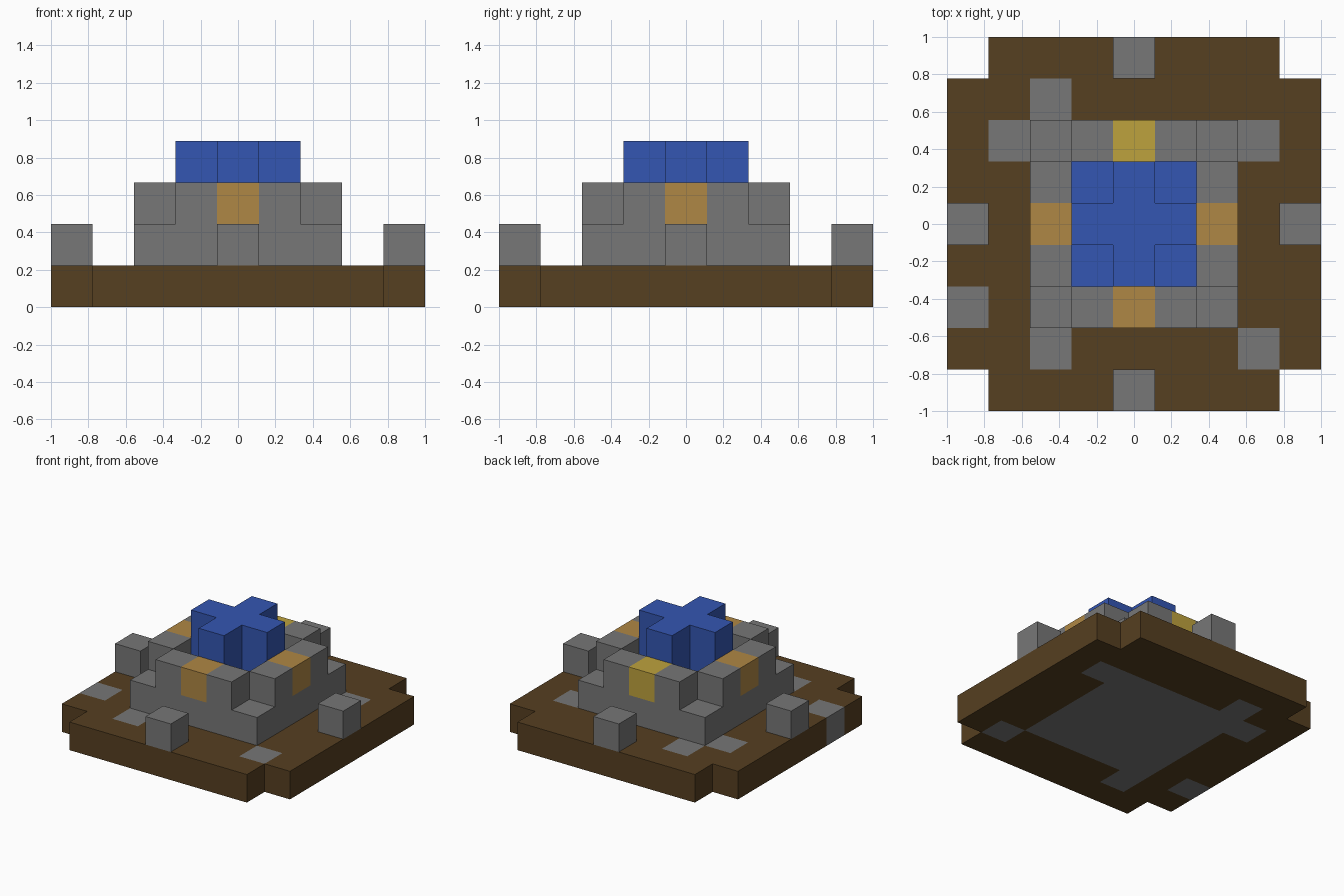
import bpy
import bmesh
from mathutils import Vector

UNIT = 2 / 9  # size of one block

old = bpy.data.objects.get("Cube")
if old:
    bpy.data.objects.remove(old, do_unlink=True)


def material(name, rgb):
    mat = bpy.data.materials.new(name)
    mat.use_nodes = True
    mat.diffuse_color = (*rgb, 1)
    mat.node_tree.nodes["Principled BSDF"].inputs["Base Color"].default_value = (*rgb, 1)
    return mat


earth = material("earth_brown", (0.093, 0.050, 0.015))
stone = material("stone_grey", (0.184, 0.184, 0.184))
water = material("water_blue", (0.034, 0.093, 0.445))
copper = material("copper_orange", (0.429, 0.242, 0.058))
gold = material("gold_yellow", (0.515, 0.362, 0.048))


def square(radius, layer):
    span = range(-radius, radius + 1)
    return {(x, y, layer) for x in span for y in span}


def corners(radius, layer):
    return {(x, y, layer) for x in (-radius, radius) for y in (-radius, radius)}


def cross(radius, layer):
    return {c for c in square(radius, layer) if c[0] == 0 or c[1] == 0}


def on_sides(radius, layer):
    return {(radius, 0, layer), (-radius, 0, layer), (0, radius, layer), (0, -radius, layer)}


# Ground: square slab with notched corners and stones set flush into it
paving = {(x, y, 0) for x, y in
          ((-2, 3), (-3, 2), (3, 2), (-4, -2), (-2, -3), (3, -3))}
foundation = square(2, 0)
ground = square(4, 0) - corners(4, 0) - paving - foundation

# Basin: stepped wall with coloured spouts around the water
spouts = on_sides(2, 2)
back_spout = {(0, 2, 2)}
basin = square(2, 1) - square(1, 1)
rim = square(2, 2) - square(1, 2) - corners(2, 2) - spouts

parts = (
    ("ground_slab", ground, earth),
    ("paving_stones", paving, stone),
    ("foundation", foundation, stone),
    ("basin_wall", basin, stone),
    ("basin_rim", rim, stone),
    ("side_spouts", spouts - back_spout, copper),
    ("back_spout", back_spout, gold),
    ("standing_stones", on_sides(4, 1), stone),
    ("pool_water", square(1, 1), water),
    ("water_jet", cross(1, 2) | cross(1, 3), water),
)
solid = set().union(*(cells for _, cells, _ in parts))


def build(name, cells, mat):
    """Join blocks into one mesh, keeping only the exposed sides."""
    bm = bmesh.new()
    for cell in sorted(cells):
        middle = Vector(cell) + Vector((0, 0, 0.5))
        for axis in range(3):
            for sign in (-1, 1):
                n = Vector((0, 0, 0))
                n[axis] = sign
                if tuple(int(c + d) for c, d in zip(cell, n)) in solid:
                    continue
                u = Vector((0, 0, 0))
                u[(axis + 1) % 3] = 0.5
                v = n.cross(u)
                centre = middle + n / 2
                bm.faces.new([bm.verts.new((centre + a * u + b * v) * UNIT)
                              for a, b in ((-1, -1), (1, -1), (1, 1), (-1, 1))])
    bmesh.ops.remove_doubles(bm, verts=bm.verts[:], dist=0.001)
    mesh = bpy.data.meshes.new(name)
    bm.to_mesh(mesh)
    bm.free()
    mesh.materials.append(mat)
    obj = bpy.data.objects.new(name, mesh)
    bpy.context.collection.objects.link(obj)


for part in parts:
    build(*part)
